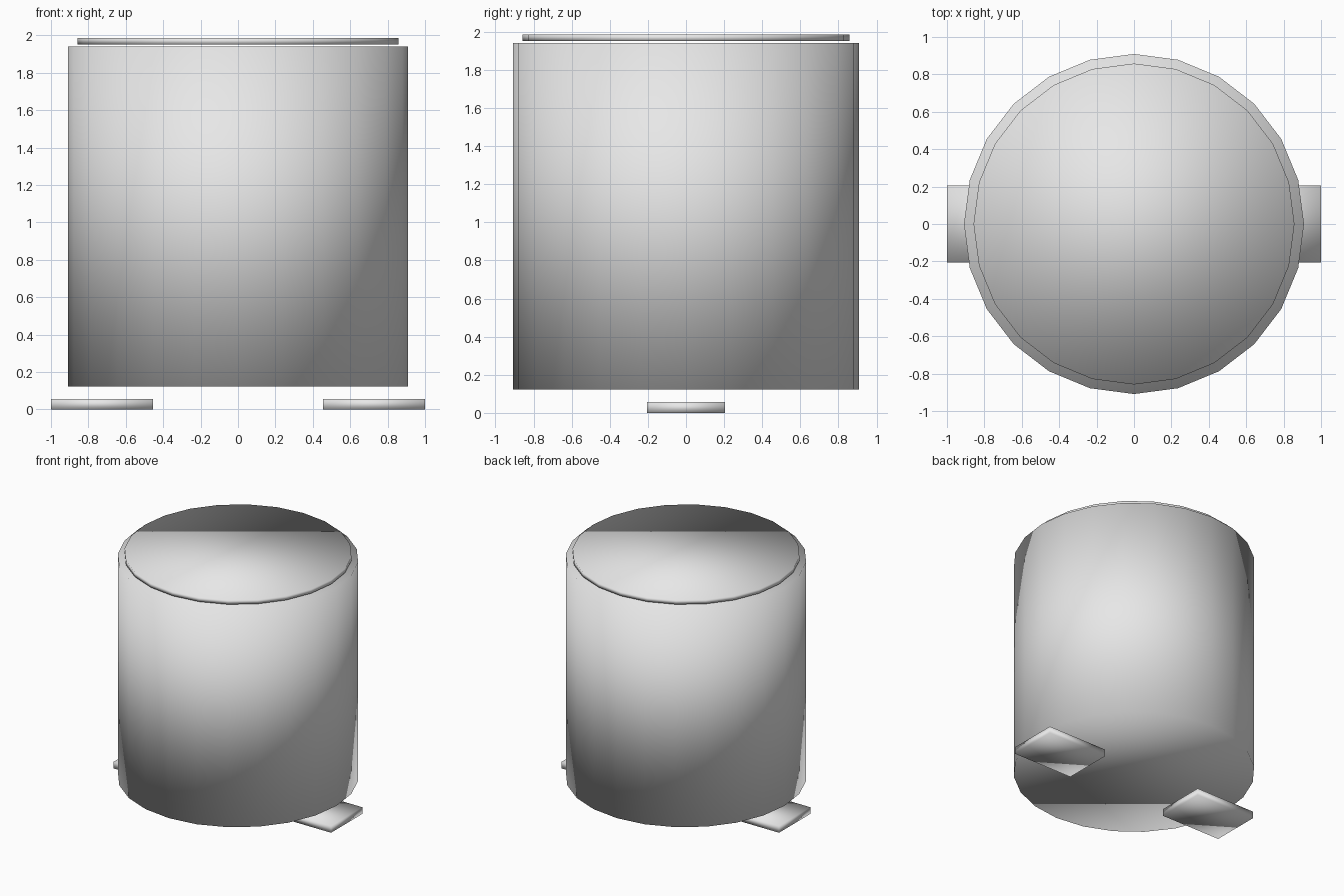
import bpy

cube = bpy.data.objects.get("Cube")
if cube:
    bpy.data.objects.remove(cube, do_unlink=True)

# One plain grey for every part
GREY = (0.8, 0.8, 0.8, 1.0)
grey = bpy.data.materials.new("light grey")
grey.use_nodes = True
grey.diffuse_color = GREY
grey.node_tree.nodes["Principled BSDF"].inputs["Base Color"].default_value = GREY


def finish(name):
    obj = bpy.context.object
    obj.name = name
    obj.data.materials.append(grey)
    # Fully smooth, including the rims
    bpy.ops.object.shade_smooth()
    return obj


def drum(name, radius, bottom, top):
    bpy.ops.mesh.primitive_cylinder_add(
        vertices=24, radius=radius, depth=top - bottom,
        location=(0, 0, (bottom + top) / 2))
    return finish(name)


def block(name, low, high):
    bpy.ops.mesh.primitive_cube_add(size=1)
    obj = bpy.context.object
    for v in obj.data.vertices:
        v.co = [l + (c + 0.5) * (h - l) for c, l, h in zip(v.co, low, high)]
    return finish(name)


# Main drum with a thin lid floating just above it
drum("body", 0.909, 0.123, 1.941)
drum("lid", 0.858, 1.952, 1.987)

# A flat foot on each side, below the drum
block("left_foot", (0.455, -0.205, 0), (1, 0.205, 0.056))
block("right_foot", (-1, -0.205, 0), (-0.455, 0.205, 0.056))
